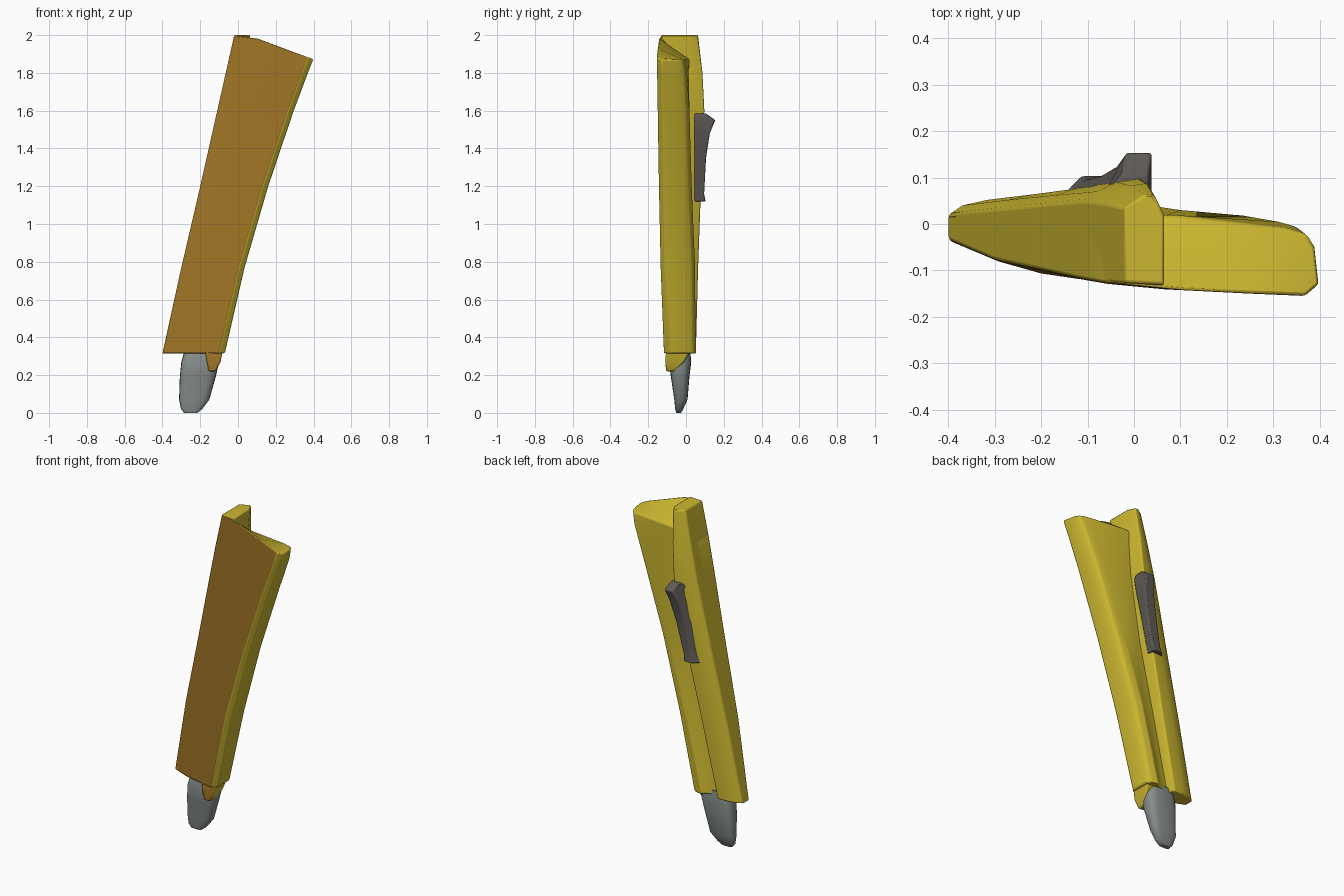
import bpy, bmesh
from math import cos, sin, pi

if "Cube" in bpy.data.objects:
    bpy.data.objects.remove(bpy.data.objects["Cube"])


def material(name, color):
    m = bpy.data.materials.new(name)
    m.diffuse_color = (*color, 1)
    m.use_nodes = True
    m.node_tree.nodes["Principled BSDF"].inputs["Base Color"].default_value = m.diffuse_color
    return m


yellow = material("yellow", (0.60, 0.47, 0.03))
amber = material("amber", (0.36, 0.18, 0.02))
steel = material("grey_steel", (0.24, 0.27, 0.26))
dark = material("dark_grey", (0.11, 0.10, 0.09))


def loft(name, rings, mats, bevel=0.0, front=0, angle=0.6):
    """Skin closed rings of equal length; the first `front` strips use mats[1]."""
    bm = bmesh.new()
    rows = [[bm.verts.new(p) for p in r] for r in rings]
    n = len(rows[0])
    for a, b in zip(rows, rows[1:]):
        for i in range(n):
            j = (i + 1) % n
            f = bm.faces.new((a[i], a[j], b[j], b[i]))
            f.material_index = 1 if i < front else 0
    caps = [bm.faces.new(rows[0][::-1]), bm.faces.new(rows[-1])]
    bmesh.ops.recalc_face_normals(bm, faces=bm.faces)
    bmesh.ops.triangulate(bm, faces=caps)
    me = bpy.data.meshes.new(name)
    bm.to_mesh(me)
    bm.free()
    ob = bpy.data.objects.new(name, me)
    bpy.context.collection.objects.link(ob)
    for m in mats:
        me.materials.append(m)
    if bevel:
        mod = ob.modifiers.new("soft_edges", "BEVEL")
        mod.width, mod.segments, mod.angle_limit = bevel, 2, 0.6
    bpy.ops.object.select_all(action="DESELECT")
    ob.select_set(True)
    bpy.context.view_layer.objects.active = ob
    bpy.ops.object.shade_smooth_by_angle(angle=angle)
    return ob


# Leaning body: thick rib on the left, groove, then a plate widening upwards
# z, left x, right x, rib width, front-left y, front-right y,
# back-left y, rib peak y, groove y, plate back y
stations = [
    (0.315, -0.40, -0.07, 0.17, -0.035, -0.118, 0.040, 0.052, 0.010, 0.055),
    (0.77, -0.30, 0.035, 0.17, -0.078, -0.135, 0.052, 0.064, 0.010, 0.048),
    (1.20, -0.20, 0.160, 0.165, -0.100, -0.144, 0.062, 0.080, 0.008, 0.030),
    (1.60, -0.11, 0.295, 0.145, -0.120, -0.150, 0.070, 0.098, 0.014, 0.018),
    (1.80, -0.065, 0.37, 0.115, -0.128, -0.153, 0.065, 0.088, 0.015, 0.005),
    (2.00, -0.02, 0.40, 0.085, -0.130, -0.155, 0.055, 0.060, 0.020, -0.01),
]


def plate_ring(z, xl, xr, rw, fl, fr, bl, peak, gr, pb):
    w, d = xr - xl, fr - fl
    pts = [(xl, fl), (xl + w * 0.3, fl + d * 0.5), (xl + w * 0.65, fl + d * 0.8),
           (xr - 0.03, fr), (xr, fr + 0.025), (xr, pb - 0.04),
           (xr - 0.018, pb - 0.012), (xr - 0.06, pb),
           (xl + rw + 0.02, gr), (xl + 0.02, gr), (xl, gr - 0.02)]
    if z < 2:
        return [(x, y, z) for x, y in pts]
    # top: the front rim slopes down from the rib, the back edge sits lower
    return [(x, y, z - 0.38 * max(0, x - 0.066)) if i < 5 else
            (x - 0.01 * (x > 0.3), y, 1.87) for i, (x, y) in enumerate(pts)]


def rib_ring(z, xl, xr, rw, fl, fr, bl, peak, gr, pb):
    f = fl + 0.003
    pts = [(xl, f), (xl + rw, f + (fr - fl) * rw / (xr - xl)), (xl + rw, gr),
           (xl + rw - 0.02, peak), (xl + rw * 0.5, (peak + bl) / 2 + 0.006),
           (xl + 0.03, bl), (xl, bl - 0.02)]
    return [(x, y, z) for x, y in pts]


loft("plate", [plate_ring(*s) for s in stations], [yellow, amber], 0.01, 3)
loft("rib", [rib_ring(*s) for s in stations], [yellow, amber], 0.006, 1)

# Rounded tip: z, left x, right x, front y, back y
tip = []
for z, x0, x1, y0, y1 in [(0.0, -0.285, -0.215, -0.052, -0.026),
                          (0.02, -0.302, -0.19, -0.057, -0.015),
                          (0.07, -0.312, -0.152, -0.062, 0.008),
                          (0.19, -0.308, -0.118, -0.080, 0.018),
                          (0.27, -0.300, -0.10, -0.090, 0.028),
                          (0.34, -0.28, -0.11, -0.07, 0.02)]:
    ring = []
    for k in range(20):
        c, s = cos(2 * pi * k / 20), sin(2 * pi * k / 20)
        sx = (abs(c) ** 0.55) * (1 if c > 0 else -1)
        sy = (abs(s) ** 0.75) * (1 if s > 0 else -1)
        ring.append(((x0 + x1) / 2 + sx * (x1 - x0) / 2,
                     (y0 + y1) / 2 + sy * (y1 - y0) / 2, z))
    tip.append(ring)
loft("tip", tip, [steel], angle=0.9)


def box_rings(rows, flare=0.0):
    """Four-sided rings; flare slopes the left side outwards at its foot."""
    return [[(x0 - flare, y0, z), (x1, y0, z), (x1, y1, z), (x0, y1, z)]
            for z, x0, x1, y0, y1 in rows]


# Small prong of the body overlapping the front right of the tip
loft("prong", box_rings([(0.22, -0.155, -0.118, -0.105, -0.06),
                         (0.27, -0.165, -0.092, -0.110, -0.01),
                         (0.34, -0.175, -0.078, -0.104, 0.03)]),
     [yellow, amber], 0.008, 1)

# Dark clip on the back of the rib, flaring out near its top
loft("clip", box_rings([(1.12, -0.115, -0.058, 0.045, 0.104),
                        (1.16, -0.105, -0.050, 0.045, 0.096),
                        (1.35, -0.068, -0.006, 0.045, 0.106),
                        (1.48, -0.035, 0.026, 0.045, 0.126),
                        (1.55, -0.015, 0.038, 0.045, 0.155),
                        (1.585, -0.025, 0.030, 0.045, 0.105)], 0.055), [dark], 0.006)
